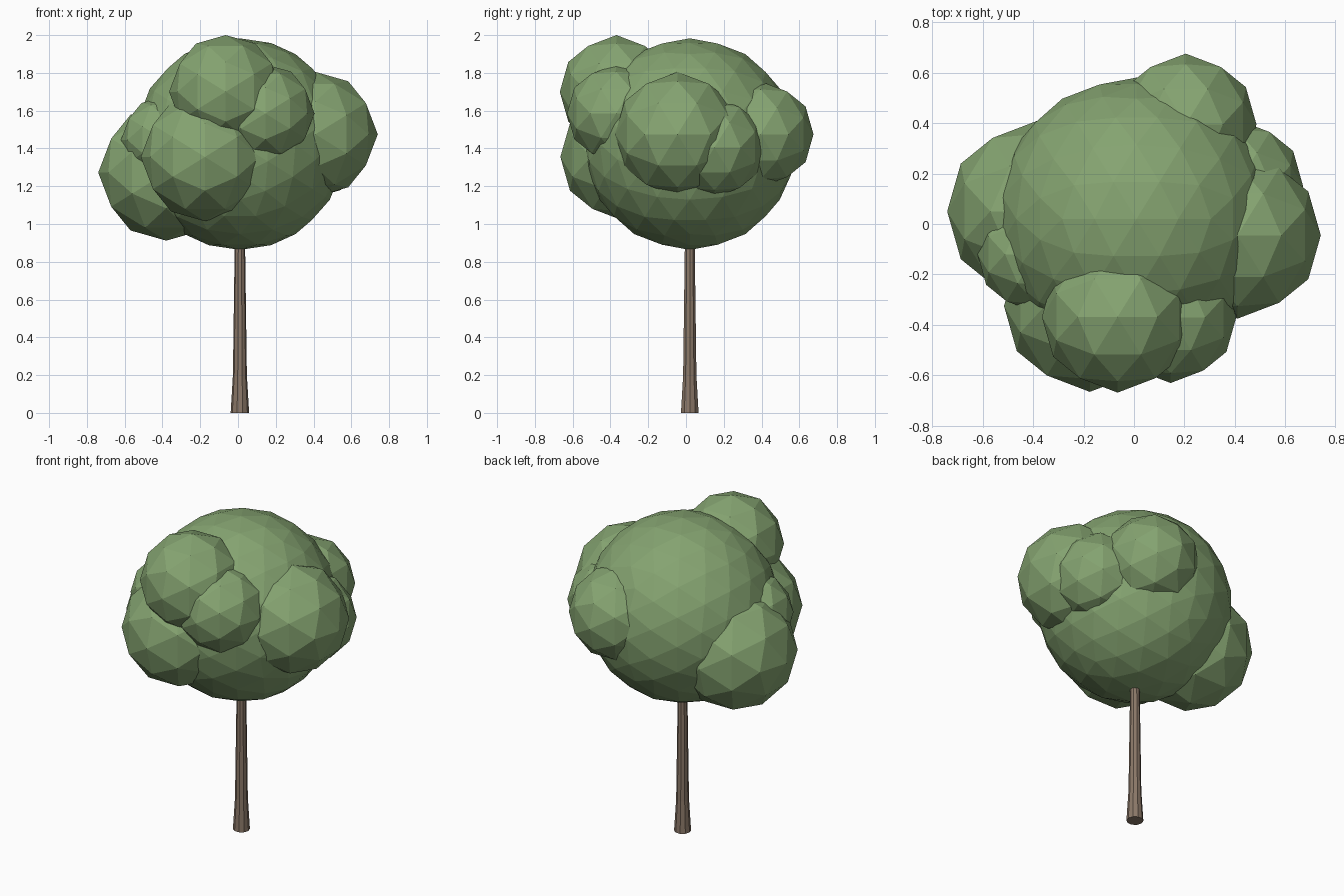
import bpy, bmesh, math
from mathutils import Matrix, Vector

if "Cube" in bpy.data.objects:
    bpy.data.objects.remove(bpy.data.objects["Cube"])


def material(name, color):
    m = bpy.data.materials.new(name)
    m.diffuse_color = (*color, 1)
    m.use_nodes = True
    m.node_tree.nodes["Principled BSDF"].inputs["Base Color"].default_value = m.diffuse_color
    return m


leaf = material("leaf green", (0.235, 0.37, 0.165))
bark = material("bark brown", (0.26, 0.19, 0.14))


def add_object(name, bm, mat):
    me = bpy.data.meshes.new(name)
    bm.to_mesh(me)
    bm.free()
    me.materials.append(mat)
    bpy.context.collection.objects.link(bpy.data.objects.new(name, me))


# Turns the icosphere so that its two-fold axes lie on x, y and z
AXIS_TURN = Matrix.Rotation(-math.atan((math.sqrt(5) - 1) / 2), 4, 'Y')


def leaf_ball(name, center, radius, detail=2):
    bm = bmesh.new()
    bmesh.ops.create_icosphere(bm, subdivisions=detail, radius=radius,
                               matrix=Matrix.Translation(center) @ AXIS_TURN)
    add_object(name, bm, leaf)


# Crown: one large ball and smaller clumps around it
leaf_ball("crown", (0.01, 0.02, 1.423), 0.56, 3)
clumps = {
    "clump_front_top": ((-0.065, -0.368, 1.70), 0.30),
    "clump_front_low": ((-0.175, -0.325, 1.355), 0.34),
    "clump_front_right": ((0.145, -0.37, 1.585), 0.26),
    "clump_right": ((0.41, -0.045, 1.475), 0.33),
    "clump_right_back": ((0.405, 0.15, 1.405), 0.265),
    "clump_back": ((0.205, 0.395, 1.475), 0.28),
    "clump_left": ((-0.38, 0.05, 1.272), 0.36),
    "clump_left_front": ((-0.39, -0.12, 1.445), 0.23),
}
for name, (center, radius) in clumps.items():
    leaf_ball(name, center, radius)

# Trunk: flared, ten-sided, running into the crown
SIDES = 10
bm = bmesh.new()
rings = []
for z, r in [(0, 0.049), (0.2, 0.037), (1.0, 0.026)]:
    rings.append([bm.verts.new((0.01 + r * math.cos(math.tau * i / SIDES),
                                0.02 + r * math.sin(math.tau * i / SIDES), z))
                  for i in range(SIDES)])
for low, high in zip(rings, rings[1:]):
    for i in range(SIDES):
        j = (i + 1) % SIDES
        bm.faces.new((low[i], low[j], high[j], high[i]))
bm.faces.new(rings[0][::-1])
bm.faces.new(rings[-1])
add_object("trunk", bm, bark)
